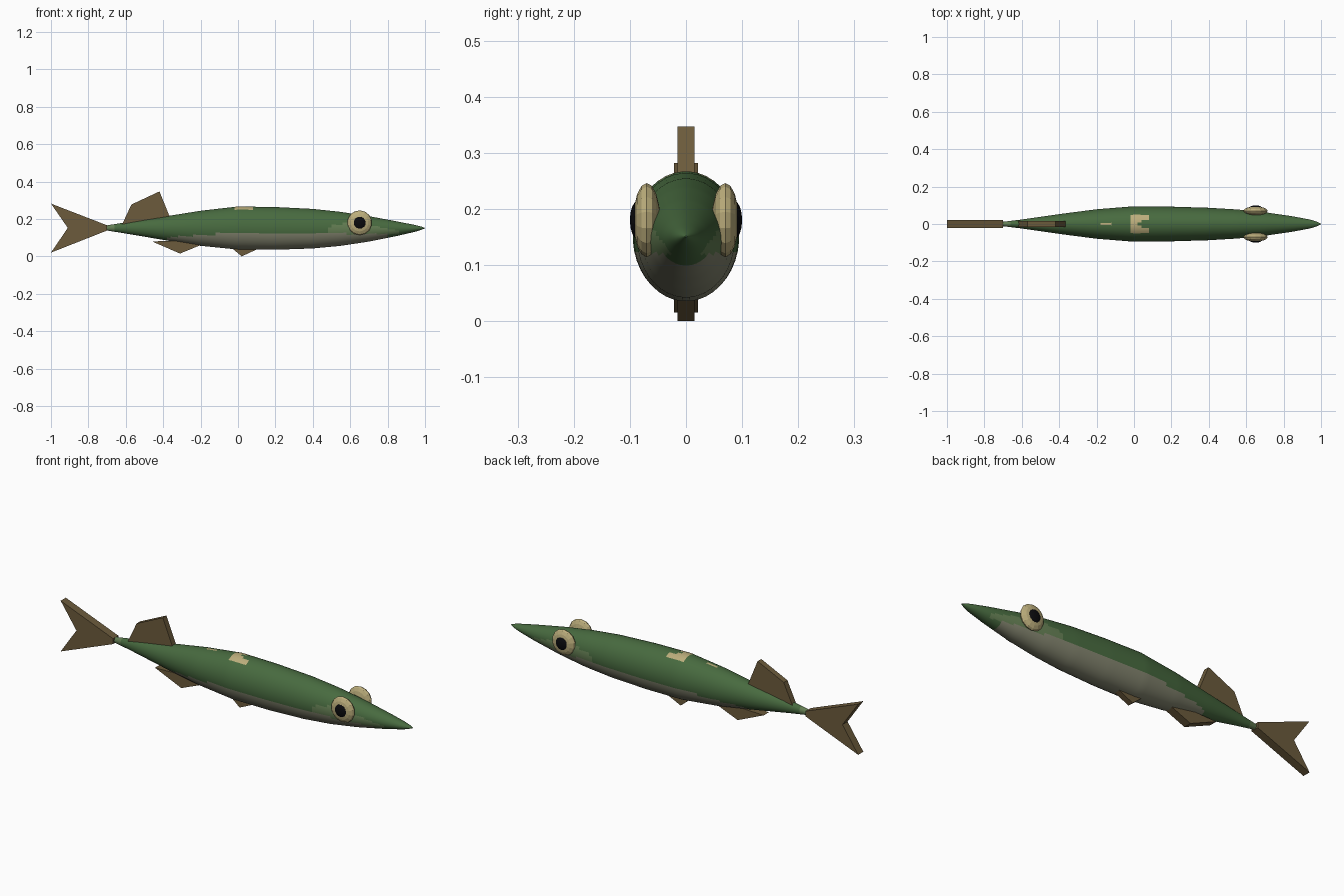
import bpy, bmesh, math

cube = bpy.data.objects.get("Cube")
if cube:
    bpy.data.objects.remove(cube, do_unlink=True)


def material(name, rgb):
    m = bpy.data.materials.new(name)
    m.use_nodes = True
    m.diffuse_color = (*rgb, 1)
    m.node_tree.nodes["Principled BSDF"].inputs["Base Color"].default_value = (*rgb, 1)
    return m


green = material("back green", (0.064, 0.145, 0.05))
pale = material("pale belly", (0.23, 0.235, 0.16))
olive = material("light cheek green", (0.125, 0.205, 0.085))
cream = material("cream", (0.5, 0.42, 0.2))
brown = material("fin brown", (0.15, 0.105, 0.045))
black = material("pupil black", (0.003, 0.003, 0.004))


def finish(name, bm, mats, smooth=None):
    bmesh.ops.recalc_face_normals(bm, faces=bm.faces)
    me = bpy.data.meshes.new(name)
    bm.to_mesh(me)
    bm.free()
    for m in mats:
        me.materials.append(m)
    ob = bpy.data.objects.new(name, me)
    bpy.context.collection.objects.link(ob)
    if smooth:
        bpy.ops.object.select_all(action="DESELECT")
        ob.select_set(True)
        bpy.context.view_layer.objects.active = ob
        bpy.ops.object.shade_smooth_by_angle(angle=math.radians(smooth))
    return ob


# Body stations: x, bottom z, top z, half width
STATIONS = [
    (-0.70, 0.138, 0.166, 0.012), (-0.60, 0.122, 0.182, 0.024),
    (-0.40, 0.088, 0.212, 0.053), (-0.20, 0.056, 0.244, 0.079),
    (0.00, 0.036, 0.267, 0.095), (0.20, 0.035, 0.264, 0.093),
    (0.40, 0.042, 0.254, 0.087), (0.55, 0.056, 0.238, 0.078),
    (0.70, 0.079, 0.215, 0.063), (0.85, 0.109, 0.187, 0.041),
    (0.95, 0.132, 0.167, 0.022), (0.99, 0.145, 0.157, 0.008), (1.0, 0.15, 0.152, 0.002),
]


def section(x):
    for a, b in zip(STATIONS, STATIONS[1:]):
        if x <= b[0]:
            t = (x - a[0]) / (b[0] - a[0])
            return [p + (q - p) * t for p, q in zip(a, b)]
    return STATIONS[-1]


def body_colour(c):
    x, y, z = c
    if z > 0.2:  # cream notched marking and fleck on the back
        if -0.01 < x < 0.085 and abs(y) < 0.046 and abs(y) > (x - 0.02) * 0.5:
            return 3
        if -0.19 < x < -0.12 and abs(y) < 0.01:
            return 3
    if x < -0.65:
        return 2
    if 0.47 < x < 0.86 and 0.12 < z < 0.185 - 0.2 * abs(x - 0.62) and abs(y) > 0.02:
        return 2
    if -0.38 < x < 0.8 and z < 0.128 - 0.07 * max(0, -x):
        return 1
    return 0


# Body: elliptical rings lofted along x
bm = bmesh.new()
SIDES, RINGS = 40, 86
rings = []
for i in range(RINGS):
    x, lo, hi, w = section(-0.7 + 1.7 * i / (RINGS - 1))
    mid, h = (lo + hi) / 2, (hi - lo) / 2
    angles = [2 * math.pi * (k + 0.5) / SIDES for k in range(SIDES)]
    rings.append([bm.verts.new((x, w * math.cos(a), mid + h * math.sin(a))) for a in angles])
for r, s in zip(rings, rings[1:]):
    for k in range(SIDES):
        n = (k + 1) % SIDES
        bm.faces.new((r[k], r[n], s[n], s[k]))
bm.faces.new(rings[0])
bm.faces.new(rings[-1])
for f in bm.faces:
    f.material_index = body_colour(f.calc_center_median())
finish("body", bm, [green, pale, olive, cream], 40)


# Fins: flat side profiles extruded across y
def fin(name, profile, half):
    bm = bmesh.new()
    base = bm.faces.new([bm.verts.new((x, -half, z)) for x, z in profile])
    new = bmesh.ops.extrude_face_region(bm, geom=[base])["geom"]
    bmesh.ops.translate(bm, vec=(0, 2 * half, 0),
                        verts=[v for v in new if isinstance(v, bmesh.types.BMVert)])
    finish(name, bm, [brown])


fin("tail_fin", [(-0.7, 0.138), (-0.7, 0.166), (-1, 0.282), (-0.91, 0.152), (-1, 0.02)], 0.021)
fin("dorsal_fin", [(-0.62, 0.17), (-0.57, 0.277), (-0.42, 0.347), (-0.36, 0.2)], 0.015)
fin("anal_fin", [(-0.46, 0.08), (-0.31, 0.015), (-0.2, 0.06), (-0.25, 0.085)], 0.021)
fin("pelvic_fin", [(-0.04, 0.05), (0.02, 0.0), (0.1, 0.037), (0.08, 0.05)], 0.015)


# Eyes: flattened low-poly spheres with domed pupils
def disc_ball(name, centre, radius, depth, mat):
    bm = bmesh.new()
    bmesh.ops.create_uvsphere(bm, u_segments=14, v_segments=8, radius=1)
    for v in bm.verts:
        x, y, z = v.co
        v.co = (centre[0] + x * radius, centre[1] + z * depth, centre[2] + y * radius)
    finish(name, bm, [mat])


for side, s in (("left", 1), ("right", -1)):
    disc_ball(side + "_eye", (0.65, s * 0.07, 0.18), 0.066, 0.024, cream)
    disc_ball(side + "_pupil", (0.65, s * 0.086, 0.18), 0.034, 0.014, black)
